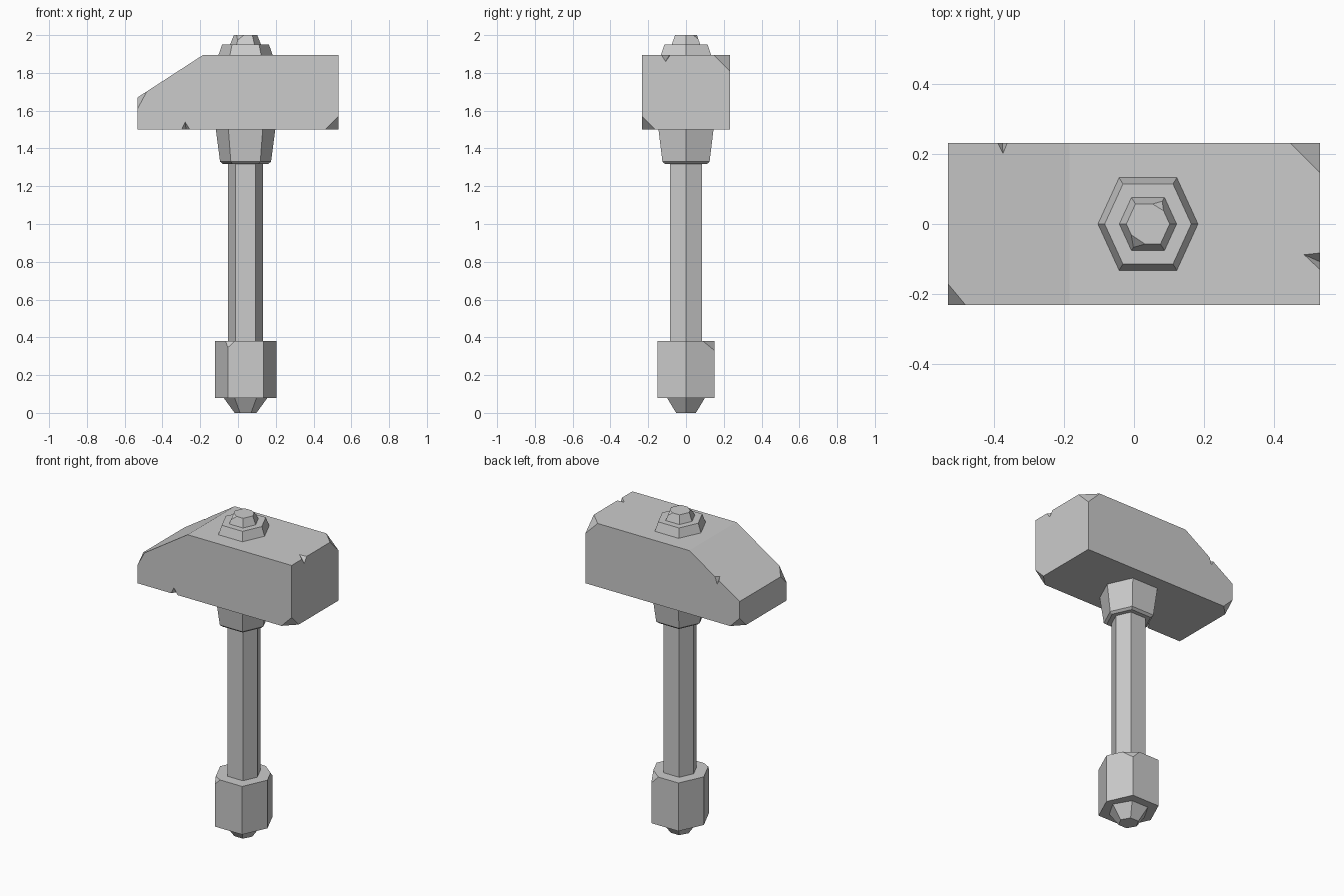
import bpy, bmesh
from mathutils import Vector

if "Cube" in bpy.data.objects:
    bpy.data.objects.remove(bpy.data.objects["Cube"])

CX = 0.04  # handle axis


def finish(name, bm):
    bmesh.ops.recalc_face_normals(bm, faces=bm.faces)
    me = bpy.data.meshes.new(name)
    bm.to_mesh(me)
    bm.free()
    ob = bpy.data.objects.new(name, me)
    bpy.context.collection.objects.link(ob)
    return ob


def chip(bm, corner, p, q, r):
    """Slice off a corner along the plane through p, q, r."""
    p, q, r, corner = map(Vector, (p, q, r, corner))
    n = (q - p).cross(r - p).normalized()
    if n.dot(corner - p) < 0:
        n = -n
    cut = bmesh.ops.bisect_plane(bm, geom=bm.verts[:] + bm.edges[:] + bm.faces[:],
                                 plane_co=p, plane_no=n, clear_outer=True)
    edges = [e for e in cut["geom_cut"] if isinstance(e, bmesh.types.BMEdge)]
    bmesh.ops.holes_fill(bm, edges=edges, sides=0)


def hexa(rx, z, x_ratio=0.577, y_ratio=0.925):
    hx, hy = rx * x_ratio, rx * y_ratio
    return [(CX + x, y, z) for x, y in
            ((rx, 0), (hx, hy), (-hx, hy), (-rx, 0), (-hx, -hy), (hx, -hy))]


def hex_part(name, sections, chips=()):
    """Loft six-sided sections given as (radius, z)."""
    bm = bmesh.new()
    rings = [[bm.verts.new(c) for c in hexa(*s)] for s in sections]
    for a, b in zip(rings, rings[1:]):
        for i in range(6):
            j = (i + 1) % 6
            bm.faces.new((a[i], a[j], b[j], b[i]))
    bm.faces.new(rings[0][::-1])
    bm.faces.new(rings[-1])
    for c in chips:
        chip(bm, *c)
    return finish(name, bm)


def notch(ob, e1, e2, a, b):
    """V nick in an edge: e1, e2 on the edge, a and b on its two faces."""
    e1, e2, a, b = map(Vector, (e1, e2, a, b))
    mid, k = (a + b) / 2, 0.5
    bm = bmesh.new()
    for v in (a + (a - b) * k, b + (b - a) * k, e1 + (e1 - mid) * k, e2 + (e2 - mid) * k):
        bm.verts.new(v)
    bmesh.ops.convex_hull(bm, input=bm.verts)
    cutter = finish("nick_cutter", bm)
    cutter.hide_render = True
    mod = ob.modifiers.new("nick", "BOOLEAN")
    mod.operation, mod.object, mod.solver = "DIFFERENCE", cutter, "EXACT"
    bpy.context.view_layer.objects.active = ob
    bpy.ops.object.modifier_apply(modifier=mod.name)
    bpy.data.objects.remove(cutter)


# Head: sloped side profile extruded along y
X, Y, B, T = 0.532, 0.232, 1.5, 1.895
SX, SZ = -0.185, 1.67
slope = (T - SZ) / (SX + X)
bm = bmesh.new()
profile = bm.faces.new([bm.verts.new((x, -Y, z)) for x, z in
                        ((-X, B), (X, B), (X, T), (SX, T), (-X, SZ))])
ext = bmesh.ops.extrude_face_region(bm, geom=[profile])
bmesh.ops.translate(bm, vec=(0, 2 * Y, 0),
                    verts=[v for v in ext["geom"] if isinstance(v, bmesh.types.BMVert)])
# Chipped corners
for x, y, z, d in ((X, -Y, B, 0.07), (X, Y, T, 0.085), (-X, Y, B, 0.065)):
    sx, sy, sz = (1 if x > 0 else -1), (1 if y > 0 else -1), (1 if z > 1.7 else -1)
    chip(bm, (x, y, z), (x - sx * d, y, z), (x, y - sy * d, z), (x, y, z - sz * d))
chip(bm, (-X, -Y, SZ), (-X + 0.05, -Y, SZ + 0.05 * slope), (-X, -Y + 0.06, SZ), (-X, -Y, SZ - 0.06))
head = finish("hammer_head", bm)


# Nicks in the head edges
def on_slope(x):
    return SZ + (x + X) * slope


notch(head, (-0.298, -Y, B), (-0.255, -Y, B), (-0.28, -Y, 1.54), (-0.275, -Y + 0.04, B))
notch(head, (-0.39, Y, on_slope(-0.39)), (-0.363, Y, on_slope(-0.363)),
      (-0.375, Y - 0.03, on_slope(-0.375)), (-0.377, Y, on_slope(-0.377) - 0.035))
notch(head, (X, -0.13, T), (X, -0.083, T), (X - 0.045, -0.088, T), (X, -0.108, T - 0.035))

# Handle, from the bottom up
hex_part("pommel_tip", [(0.058, 0, 0.5, 0.9), (0.116, 0.08, 0.5, 0.866)])
hex_part("grip", [(0.163, 0.08), (0.163, 0.38)], [
    ((0.134, 0.151, 0.38), (0.134, 0.151, 0.33), (0.162, 0.09, 0.38), (0.085, 0.151, 0.38)),
    ((-0.054, -0.151, 0.38), (-0.054, -0.151, 0.345), (-0.017, -0.151, 0.38), (-0.065, -0.126, 0.38))])
hex_part("shaft", [(0.093, 0.37), (0.093, 1.33)])
hex_part("collar", [(0.12, 1.318), (0.135, 1.33), (0.158, 1.505)])

# Cap on top of the head, with a chipped bolt
hex_part("cap_nut", [(0.145, 1.89), (0.124, 1.95)])
hex_part("cap_bolt", [(0.084, 1.945), (0.062, 2.0)], [
    ((0.076, 0.057, 2), (0.054, 0.057, 2), (0.091, 0.034, 2), (0.08, 0.064, 1.98)),
    ((0.004, -0.057, 2), (0.031, -0.057, 2), (-0.009, -0.03, 2), (0.0, -0.067, 1.975))])
